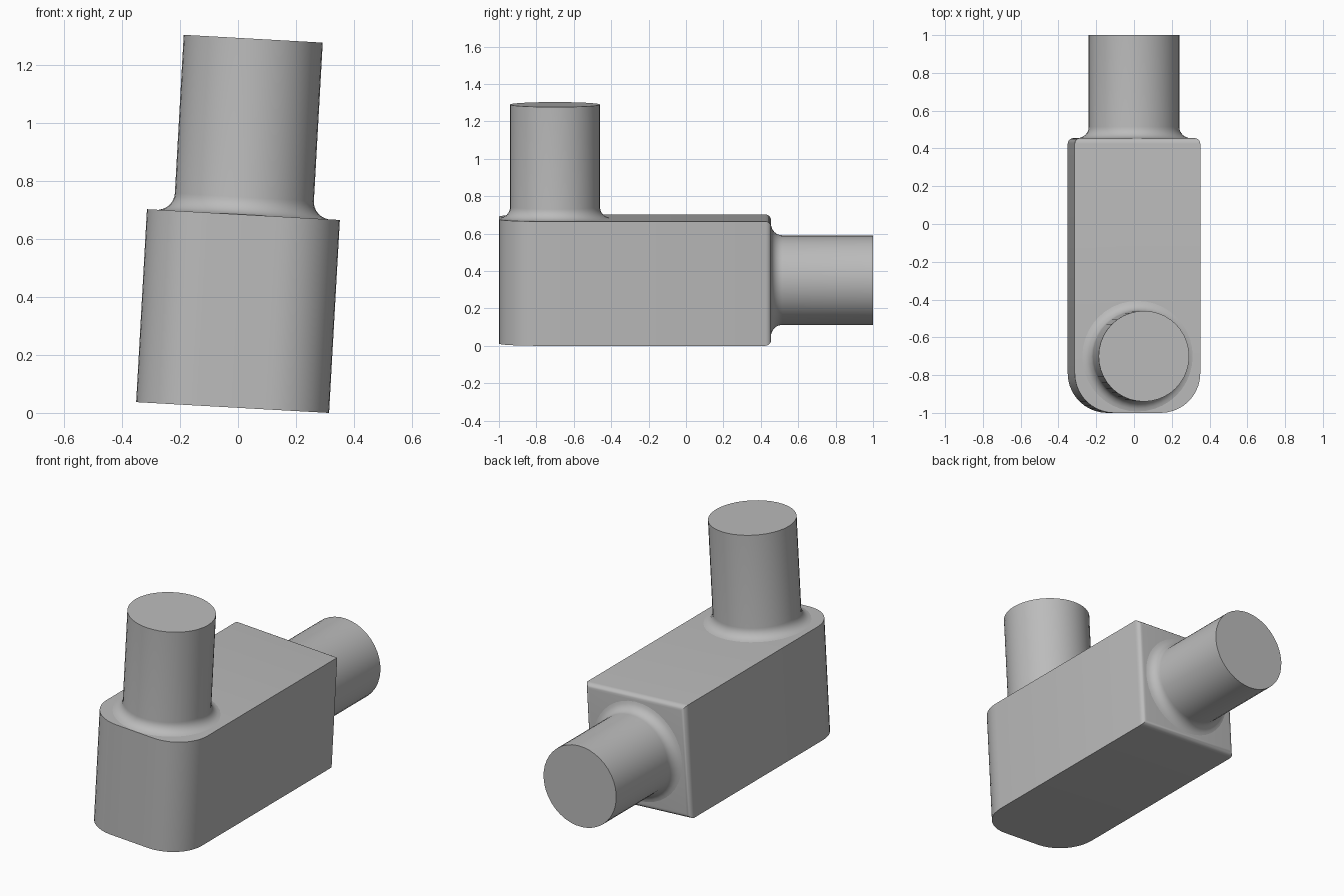
import bpy, bmesh, math
from mathutils import Matrix

if "Cube" in bpy.data.objects:
    bpy.data.objects.remove(bpy.data.objects["Cube"], do_unlink=True)

HALF = 0.333            # half width of the square housing
FRONT, BACK = -1.0, 0.455
RADIUS, FILLET = 0.24, 0.06
SEGMENTS = 40
# whole fitting leans slightly about its long axis
LEAN = Matrix.Translation((0, 0, 0.351)) @ Matrix.Rotation(math.radians(3.2), 4, 'Y')

grey = bpy.data.materials.new("plain grey")
grey.use_nodes = True
GREY = (0.5, 0.5, 0.5, 1)
grey.diffuse_color = GREY
grey.node_tree.nodes["Principled BSDF"].inputs["Base Color"].default_value = GREY


def finish(bm, name, matrix):
    bmesh.ops.recalc_face_normals(bm, faces=bm.faces)
    mesh = bpy.data.meshes.new(name)
    bm.to_mesh(mesh)
    bm.free()
    mesh.materials.append(grey)
    obj = bpy.data.objects.new(name, mesh)
    bpy.context.collection.objects.link(obj)
    obj.matrix_world = matrix
    bpy.ops.object.select_all(action='DESELECT')
    obj.select_set(True)
    bpy.context.view_layer.objects.active = obj
    bpy.ops.object.shade_smooth_by_angle(angle=math.radians(30))
    return obj


def bevel_edges(bm, test, size, segments):
    edges = [e for e in bm.edges if all(test(v.co) for v in e.verts)]
    bmesh.ops.bevel(bm, geom=edges, offset=size, segments=segments,
                    profile=0.5, affect='EDGES')


# Housing: square box, large rounds on front uprights, small round on back rim
bm = bmesh.new()
bmesh.ops.create_cube(bm, size=1)
bmesh.ops.scale(bm, vec=(2 * HALF, BACK - FRONT, 2 * HALF), verts=bm.verts)
bmesh.ops.translate(bm, vec=(0, (FRONT + BACK) / 2, 0), verts=bm.verts)
uprights = [e for e in bm.edges
            if all(v.co.y < 0 for v in e.verts)
            and abs(e.verts[0].co.z - e.verts[1].co.z) > HALF]
bmesh.ops.bevel(bm, geom=uprights, offset=0.21, segments=10,
                profile=0.5, affect='EDGES')
bevel_edges(bm, lambda co: co.y > BACK - 0.001, 0.03, 5)
finish(bm, "housing", LEAN)


# Pipes: lathed profile with a flared fillet at the root and a flat cap
def pipe(name, length, matrix):
    profile = []
    for i in range(9):
        a = math.pi / 2 * i / 8
        profile.append((RADIUS + FILLET * (1 - math.sin(a)),
                        FILLET * (1 - math.cos(a))))
    profile.append((RADIUS, length))
    bm = bmesh.new()
    rings = [[bm.verts.new((r * math.cos(t), r * math.sin(t), z))
              for t in (2 * math.pi * k / SEGMENTS for k in range(SEGMENTS))]
             for r, z in profile]
    for low, high in zip(rings, rings[1:]):
        for k in range(SEGMENTS):
            n = (k + 1) % SEGMENTS
            bm.faces.new((low[k], low[n], high[n], high[k]))
    bm.faces.new(rings[-1])
    bm.faces.new(rings[0][::-1])
    # sink the hidden root face just below the housing wall
    for v in rings[0]:
        v.co.z = -0.002
    return finish(bm, name, LEAN @ matrix)


pipe("top_pipe", 0.607, Matrix.Translation((0, -0.70, HALF)))
pipe("back_pipe", 1 - BACK,
     Matrix.Translation((0, BACK, 0)) @ Matrix.Rotation(-math.pi / 2, 4, 'X'))
